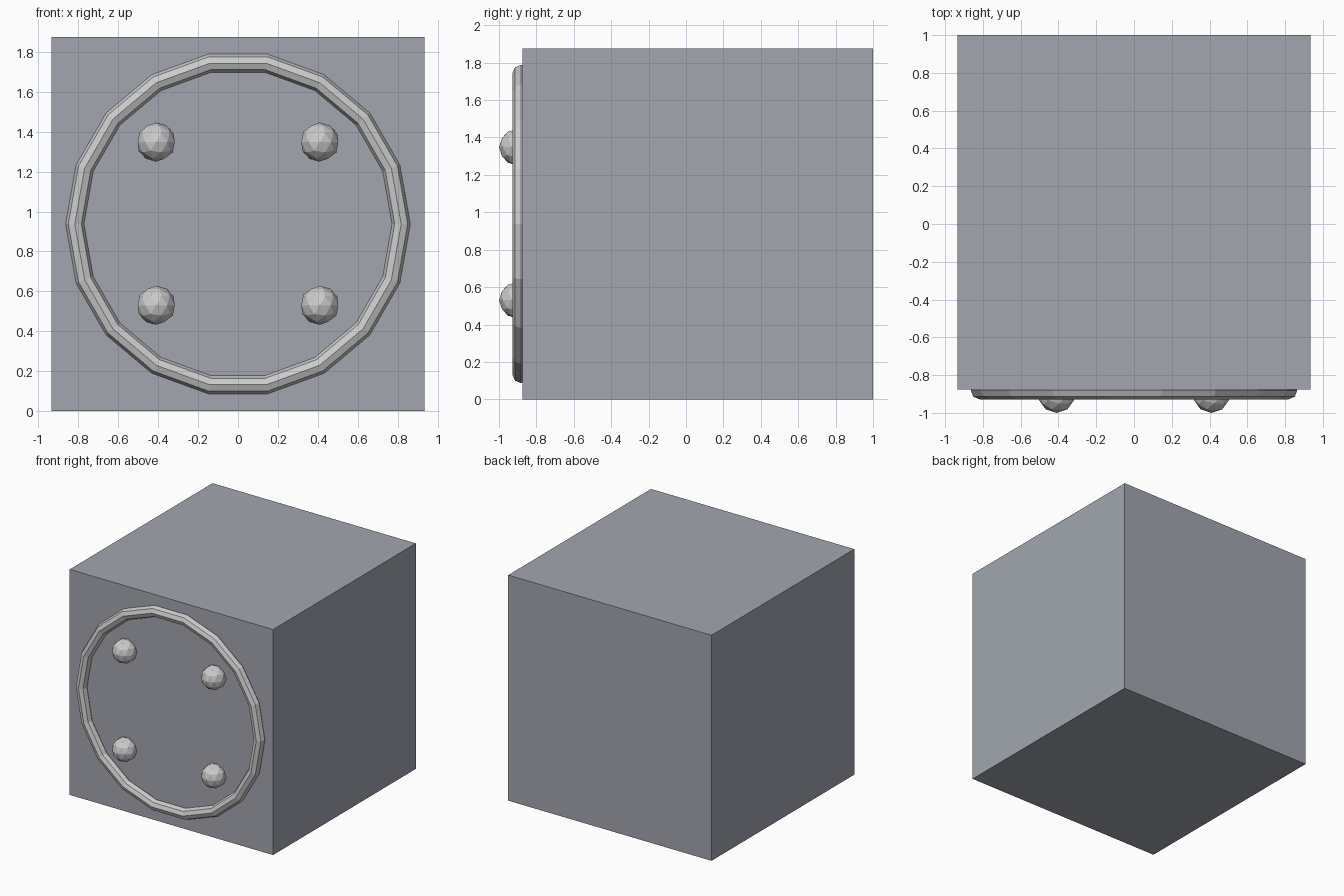
import bpy
from math import pi

if "Cube" in bpy.data.objects:
    bpy.data.objects.remove(bpy.data.objects["Cube"])

# Slate paint for the block
slate = bpy.data.materials.new("slate")
slate.diffuse_color = (0.36, 0.38, 0.43, 1)
slate.use_nodes = True
slate.node_tree.nodes["Principled BSDF"].inputs["Base Color"].default_value = slate.diffuse_color

# Block body
bpy.ops.mesh.primitive_cube_add(size=1, location=(0, 0.0625, 0.9375))
body = bpy.context.object
body.name = "block_body"
body.scale = (1.87, 1.875, 1.875)
body.data.materials.append(slate)

# Raised ring on the front face: 18 segments, octagonal section
bpy.ops.mesh.primitive_torus_add(
    major_radius=0.818, minor_radius=0.046, major_segments=18, minor_segments=8,
    location=(0, -0.882, 0.9375), rotation=(pi / 2, 0, 0))
bpy.context.object.name = "front_ring"

# Four faceted studs inside the ring
for side, x in (("left", -0.41), ("right", 0.41)):
    for level, z in (("lower", 0.53), ("upper", 1.348)):
        bpy.ops.mesh.primitive_ico_sphere_add(
            subdivisions=2, radius=0.0975, location=(x, -0.9025, z))
        bpy.context.object.name = f"stud_{level}_{side}"
